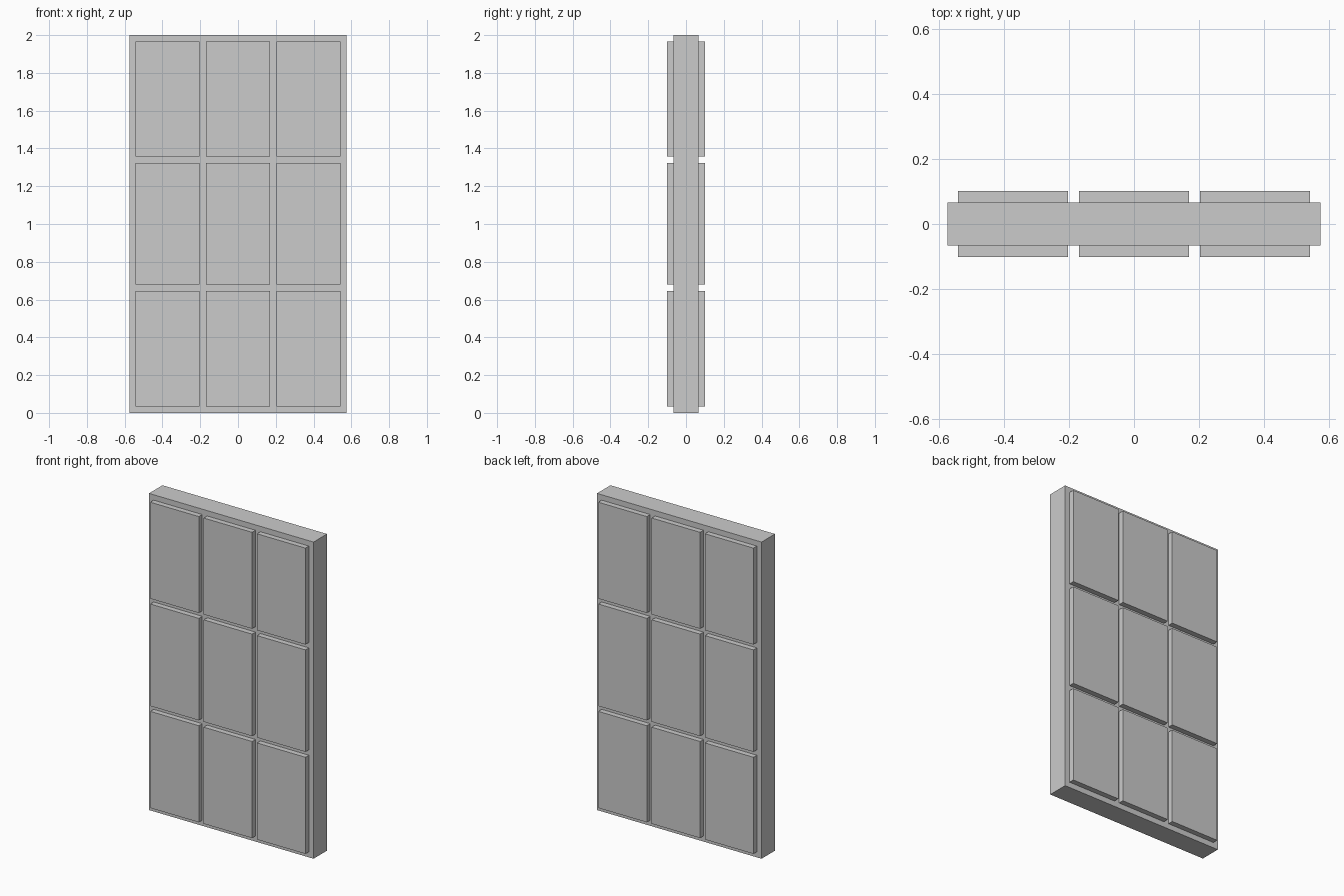
import bpy

if "Cube" in bpy.data.objects:
    bpy.data.objects.remove(bpy.data.objects["Cube"])


def box(name, x0, x1, y0, y1, z0, z1):
    bpy.ops.mesh.primitive_cube_add(
        size=1, location=((x0 + x1) / 2, (y0 + y1) / 2, (z0 + z1) / 2))
    ob = bpy.context.object
    ob.name = name
    ob.scale = (x1 - x0, y1 - y0, z1 - z0)
    bpy.ops.object.transform_apply(location=False, rotation=False, scale=True)
    return ob


HALF_CORE, HALF_TOTAL = 0.067, 0.101

# Core slab
box("door_slab", -0.575, 0.575, -HALF_CORE, HALF_CORE, 0, 2)

# Raised panels, a 3 x 3 grid on both faces
columns = {"left": (-0.542, -0.203), "middle": (-0.169, 0.169), "right": (0.203, 0.542)}
rows = {"lower": (0.035, 0.645), "centre": (0.679, 1.323), "upper": (1.357, 1.966)}
sides = {"front": (-HALF_TOTAL, -HALF_CORE), "back": (HALF_CORE, HALF_TOTAL)}

for side, (y0, y1) in sides.items():
    for row, (z0, z1) in rows.items():
        for col, (x0, x1) in columns.items():
            box(f"{side}_panel_{row}_{col}", x0, x1, y0, y1, z0, z1)
